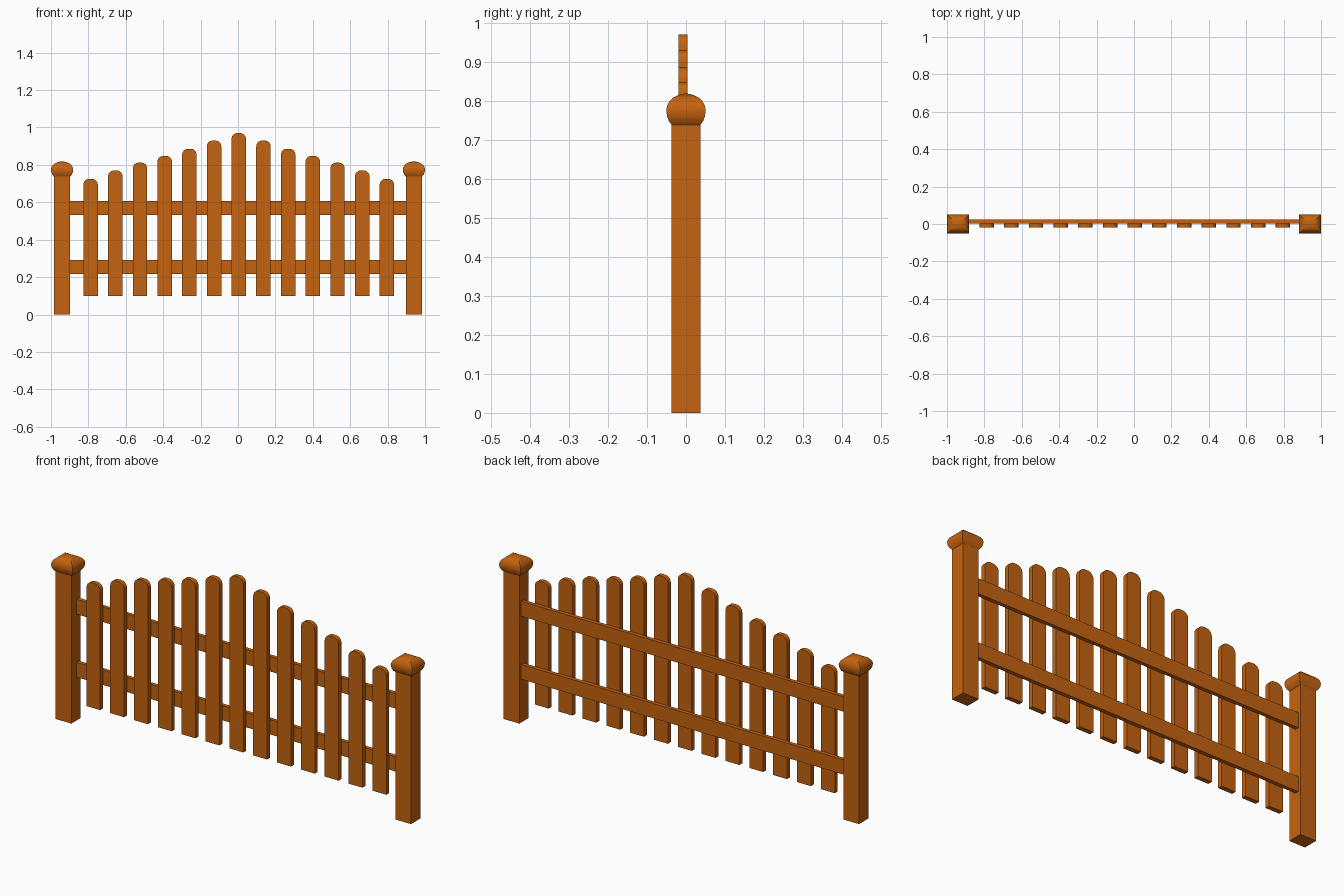
import bpy, bmesh, math

if "Cube" in bpy.data.objects:
    bpy.data.objects.remove(bpy.data.objects["Cube"])

wood = bpy.data.materials.new("warm brown wood")
wood.diffuse_color = (0.56, 0.125, 0.005, 1)
wood.use_nodes = True
wood.node_tree.nodes["Principled BSDF"].inputs["Base Color"].default_value = wood.diffuse_color


def finish(name, bm, smooth=False):
    bmesh.ops.recalc_face_normals(bm, faces=bm.faces)
    me = bpy.data.meshes.new(name)
    bm.to_mesh(me)
    bm.free()
    me.materials.append(wood)
    ob = bpy.data.objects.new(name, me)
    bpy.context.collection.objects.link(ob)
    if smooth:
        bpy.ops.object.select_all(action='DESELECT')
        ob.select_set(True)
        bpy.context.view_layer.objects.active = ob
        bpy.ops.object.shade_smooth_by_angle(angle=math.radians(35))
    return ob


def box(name, x0, x1, y0, y1, z0, z1):
    bm = bmesh.new()
    bmesh.ops.create_cube(bm, size=1)
    for v in bm.verts:
        v.co = ((x0 + x1) / 2 + v.co.x * (x1 - x0),
                (y0 + y1) / 2 + v.co.y * (y1 - y0),
                (z0 + z1) / 2 + v.co.z * (z1 - z0))
    return finish(name, bm)


def picket(name, x, top, half=0.0385, r=0.031, bottom=0.1):
    # flat board outline with rounded top corners, extruded through y
    pts = [(x - half, bottom), (x + half, bottom)]
    for cx, start in ((x + half - r, 0), (x - half + r, 90)):
        for i in range(7):
            a = math.radians(start + 15 * i)
            pts.append((cx + r * math.cos(a), top - r + r * math.sin(a)))
    bm = bmesh.new()
    face = bm.faces.new([bm.verts.new((px, -0.019, pz)) for px, pz in pts])
    ext = bmesh.ops.extrude_face_region(bm, geom=[face])
    for v in ext["geom"]:
        if isinstance(v, bmesh.types.BMVert):
            v.co.y = 0.004
    return finish(name, bm, True)


def cap(name, x):
    # four-sided cushion: square rings following a rounded profile to a point
    rings = [(0.037, 0.738), (0.044, 0.748), (0.0485, 0.76), (0.0505, 0.775),
             (0.0485, 0.787), (0.043, 0.798), (0.034, 0.807), (0.022, 0.8135), (0.01, 0.817)]
    bm = bmesh.new()
    loops = [[bm.verts.new((x + sx * h * 1.18, sy * h, z))
              for sx, sy in ((-1, -1), (1, -1), (1, 1), (-1, 1))] for h, z in rings]
    bm.faces.new(loops[0])
    for a, b in zip(loops, loops[1:]):
        for i in range(4):
            j = (i + 1) % 4
            bm.faces.new((a[i], a[j], b[j], b[i]))
    tip = bm.verts.new((x, 0, 0.8185))
    for i in range(4):
        bm.faces.new((loops[-1][i], loops[-1][(i + 1) % 4], tip))
    return finish(name, bm, True)


# End posts with caps
for side, label in ((-1, "left"), (1, "right")):
    px = side * 0.9405
    box(label + "_post", px - 0.0435, px + 0.0435, -0.037, 0.037, 0, 0.738)
    cap(label + "_post_cap", px)

# Two horizontal rails behind the pickets
box("lower_rail", -0.9, 0.9, 0.004, 0.023, 0.217, 0.291)
box("upper_rail", -0.9, 0.9, 0.004, 0.023, 0.532, 0.607)

# Thirteen pickets rising to the middle
heights = [0.97, 0.93, 0.886, 0.848, 0.812, 0.77, 0.725]
for i in range(-6, 7):
    picket(f"picket_{i + 7}", 0.004 + i * 0.132, heights[abs(i)])
